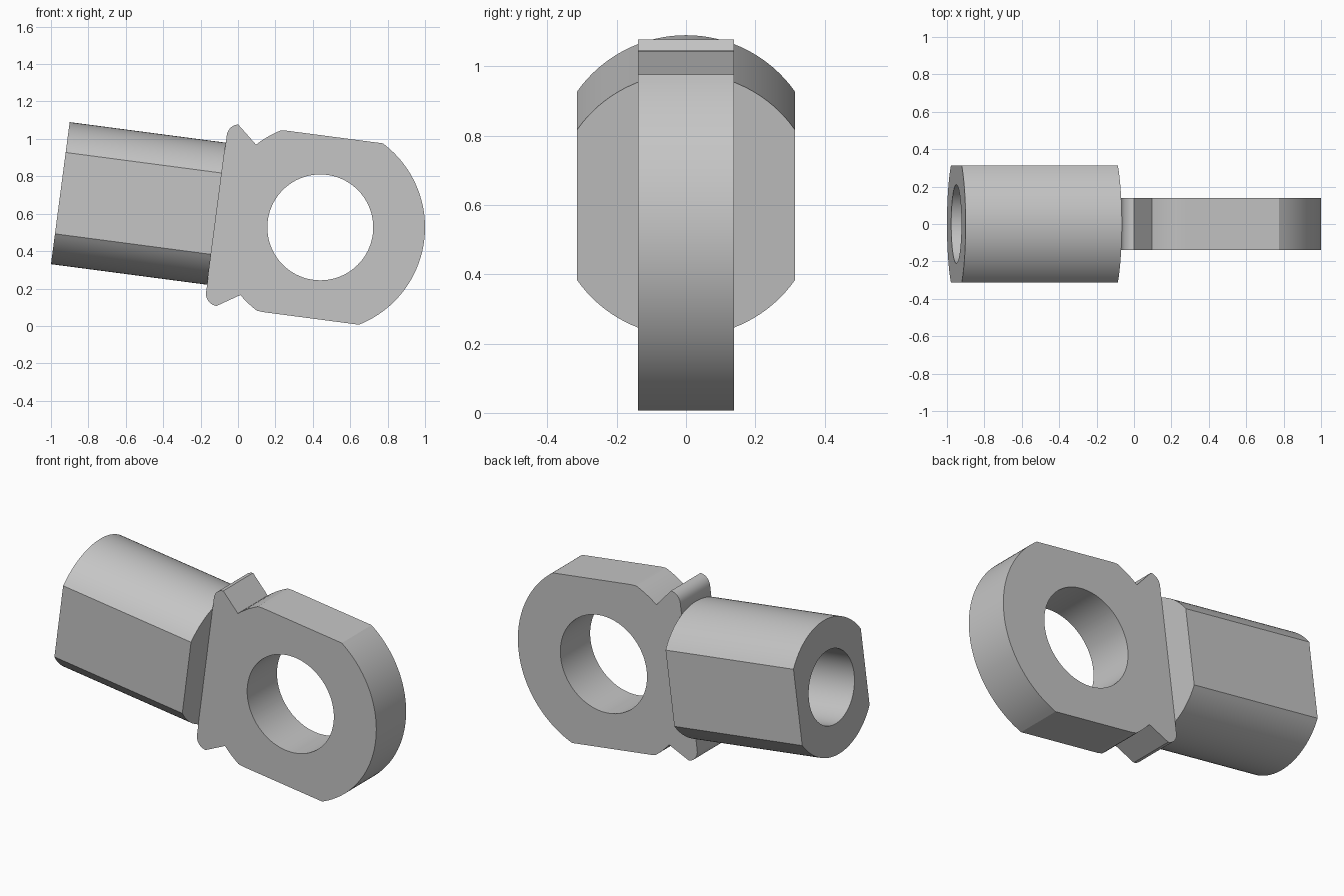
import bpy
import bmesh
from math import sin, cos, pi, asin, atan2, acos, sqrt, radians

cube = bpy.data.objects.get("Cube")
if cube:
    bpy.data.objects.remove(cube)

# Material
grey = bpy.data.materials.new("plain_grey")
grey.use_nodes = True
colour = (0.56, 0.56, 0.56, 1)
grey.diffuse_color = colour
grey.node_tree.nodes["Principled BSDF"].inputs["Base Color"].default_value = colour

# Shared dimensions, measured along the tilted axis from the eye centre
EYE_R, OUTER_R, HALF_H, HALF_T, FILLET = 0.283, 0.56, 0.489, 0.139, 0.065
SLEEVE_R, FLAT, BORE_R = 0.383, 0.314, 0.21
SLEEVE_START, SLEEVE_END, BORE_END = -1.402, -0.56, -0.7


def sweep_angles(breaks, counts):
    """Angles round a full turn, with an exact vertex at every break."""
    ends = breaks[1:] + [breaks[0] + 2 * pi]
    return [a + (b - a) * i / n
            for a, b, n in zip(breaks, ends, counts) for i in range(n)]


def loft(name, rings, cyclic=False):
    """Join equal rings with quads; cap the ends unless cyclic."""
    bm = bmesh.new()
    loops = [[bm.verts.new(p) for p in ring] for ring in rings]
    pairs = list(zip(loops, loops[1:]))
    if cyclic:
        pairs.append((loops[-1], loops[0]))
    else:
        bm.faces.new(loops[0])
        bm.faces.new(loops[-1])
    for a, b in pairs:
        for i in range(len(a)):
            j = (i + 1) % len(a)
            bm.faces.new((a[i], a[j], b[j], b[i]))
    bmesh.ops.recalc_face_normals(bm, faces=bm.faces)
    mesh = bpy.data.meshes.new(name)
    bm.to_mesh(mesh)
    bm.free()
    mesh.materials.append(grey)
    obj = bpy.data.objects.new(name, mesh)
    bpy.context.collection.objects.link(obj)
    obj.location = (0.44, 0, 0.527)
    obj.rotation_euler.y = radians(7.5)
    bpy.ops.object.select_all(action='DESELECT')
    obj.select_set(True)
    bpy.context.view_layer.objects.active = obj
    bpy.ops.object.shade_smooth_by_angle(angle=radians(20))
    return obj


# Eye plate: round nose, flat top and bottom, two filleted rear corners
arc = asin(HALF_H / OUTER_R)
cx, cz = -OUTER_R + FILLET, HALF_H - FILLET
fillet_a, fillet_b = atan2(HALF_H, cx), atan2(cz, -OUTER_R)


def plate_radius(t):
    c, s = cos(t), abs(sin(t))
    a = atan2(s, c)
    if fillet_a < a < fillet_b:
        d = c * cx + s * cz
        return d + sqrt(d * d - cx * cx - cz * cz + FILLET ** 2)
    r = OUTER_R
    if s > 1e-6:
        r = min(r, HALF_H / s)
    if c < 0 and a >= fillet_b:
        r = OUTER_R / -c
    return r


plate_t = sweep_angles([-arc, arc, fillet_a, fillet_b, 2 * pi - fillet_b, 2 * pi - fillet_a],
                       [48, 24, 10, 24, 10, 24])


def plate_ring(y, radius):
    return [(radius(t) * cos(t), y, radius(t) * sin(t)) for t in plate_t]


def eye(t):
    return EYE_R


loft("eye_plate", [plate_ring(-HALF_T, plate_radius), plate_ring(HALF_T, plate_radius),
                   plate_ring(HALF_T, eye), plate_ring(-HALF_T, eye)], cyclic=True)

# Sleeve: cylinder with two flat sides and a blind bore
side = acos(FLAT / SLEEVE_R)
sleeve_t = sweep_angles([-side, side, pi - side, pi + side], [18, 32, 18, 32])


def sleeve_ring(x, bore=False):
    ring = []
    for t in sleeve_t:
        r = BORE_R if bore else min(SLEEVE_R, FLAT / max(abs(cos(t)), 1e-6))
        ring.append((x, r * cos(t), r * sin(t)))
    return ring


loft("sleeve", [sleeve_ring(BORE_END, True), sleeve_ring(SLEEVE_START, True),
                sleeve_ring(SLEEVE_START), sleeve_ring(SLEEVE_END)])
